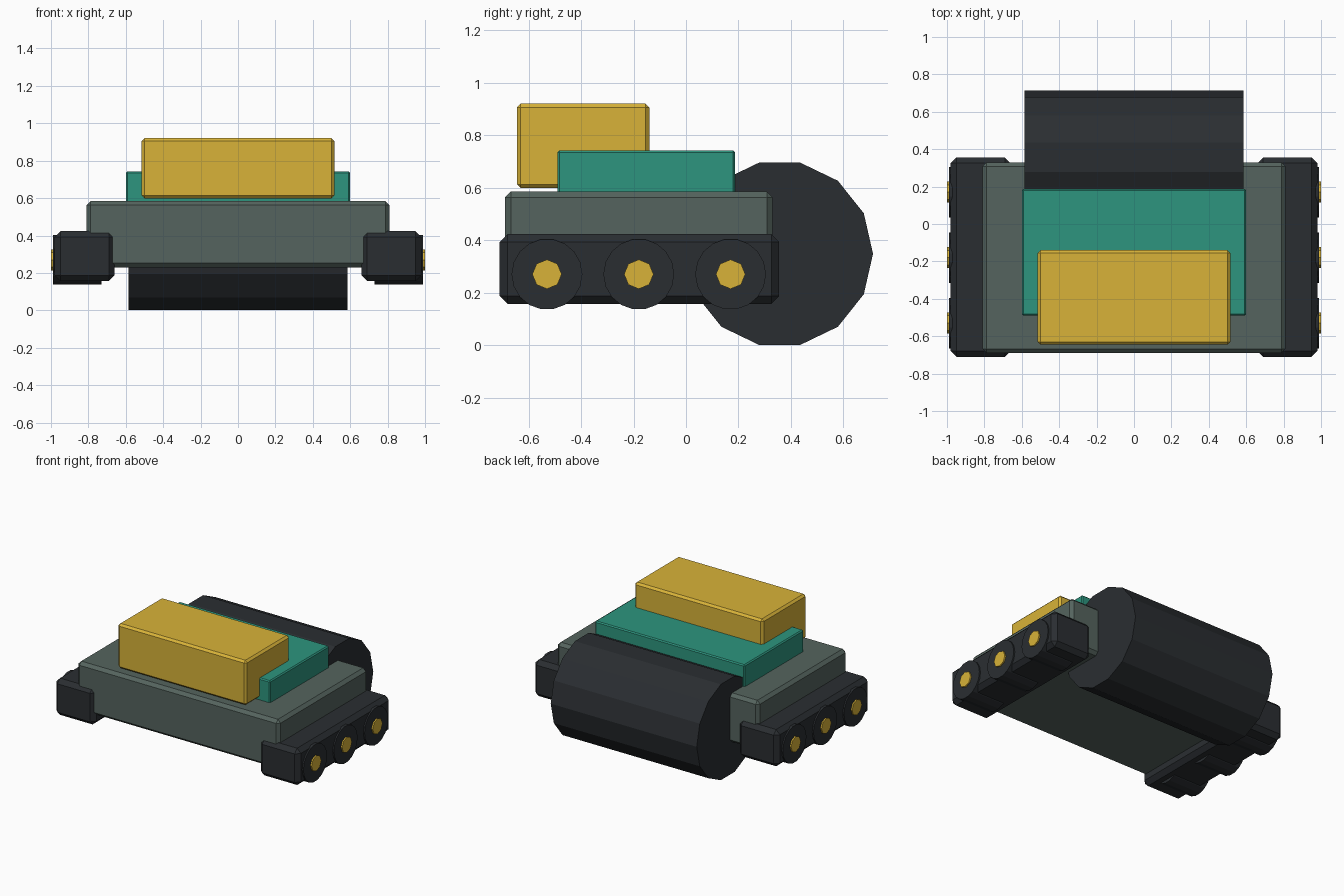
import bpy
import math

if "Cube" in bpy.data.objects:
    bpy.data.objects.remove(bpy.data.objects["Cube"])


def material(name, rgb):
    m = bpy.data.materials.new(name)
    m.diffuse_color = (*rgb, 1)
    m.use_nodes = True
    m.node_tree.nodes["Principled BSDF"].inputs["Base Color"].default_value = m.diffuse_color
    return m


DARK = material("dark rubber", (0.023, 0.027, 0.031))
HULL = material("grey green", (0.09, 0.127, 0.112))
TEAL = material("teal", (0.026, 0.30, 0.21))
YELLOW = material("yellow", (0.69, 0.45, 0.04))


def box(name, lo, hi, mat, bevel):
    bpy.ops.mesh.primitive_cube_add(
        size=1, location=[(a + b) / 2 for a, b in zip(lo, hi)])
    ob = bpy.context.object
    ob.name = name
    ob.scale = [b - a for a, b in zip(lo, hi)]
    bpy.ops.object.transform_apply(location=False, rotation=False, scale=True)
    mod = ob.modifiers.new("Bevel", 'BEVEL')
    mod.width = bevel
    mod.segments = 1
    ob.data.materials.append(mat)
    return ob


def cylinder(name, x0, x1, y, z, radius, sides, mat):
    # Axis along x, first corner pointing to +y
    bpy.ops.mesh.primitive_cylinder_add(
        vertices=sides, radius=radius, depth=x1 - x0,
        location=((x0 + x1) / 2, y, z), rotation=(0, math.pi / 2, 0))
    ob = bpy.context.object
    ob.name = name
    ob.data.materials.append(mat)
    return ob


# Hull, deck and cab
box("hull", (-0.81, -0.69, 0.23), (0.81, 0.33, 0.585), HULL, 0.022)
box("deck", (-0.60, -0.49, 0.57), (0.60, 0.187, 0.742), TEAL, 0.008)
box("cab", (-0.515, -0.645, 0.598), (0.515, -0.14, 0.921), YELLOW, 0.015)

# Rear roller
cylinder("roller", -0.585, 0.585, 0.357, 0.348, 0.356, 14, DARK)

# Tracks with three wheels and hubs on each side
for side, label in ((-1, "left"), (1, "right")):
    xs = sorted((side * 0.66, side * 0.98))
    box(f"{label}_track", (xs[0], -0.71, 0.157), (xs[1], 0.355, 0.423), DARK, 0.03)
    for i, y in enumerate((-0.53, -0.18, 0.17)):
        w = sorted((side * 0.73, side * 0.99))
        cylinder(f"{label}_wheel_{i + 1}", *w, y, 0.27, 0.135, 18, DARK)
        h = sorted((side * 0.95, side * 1.0))
        cylinder(f"{label}_hub_{i + 1}", *h, y, 0.27, 0.056, 8, YELLOW)
